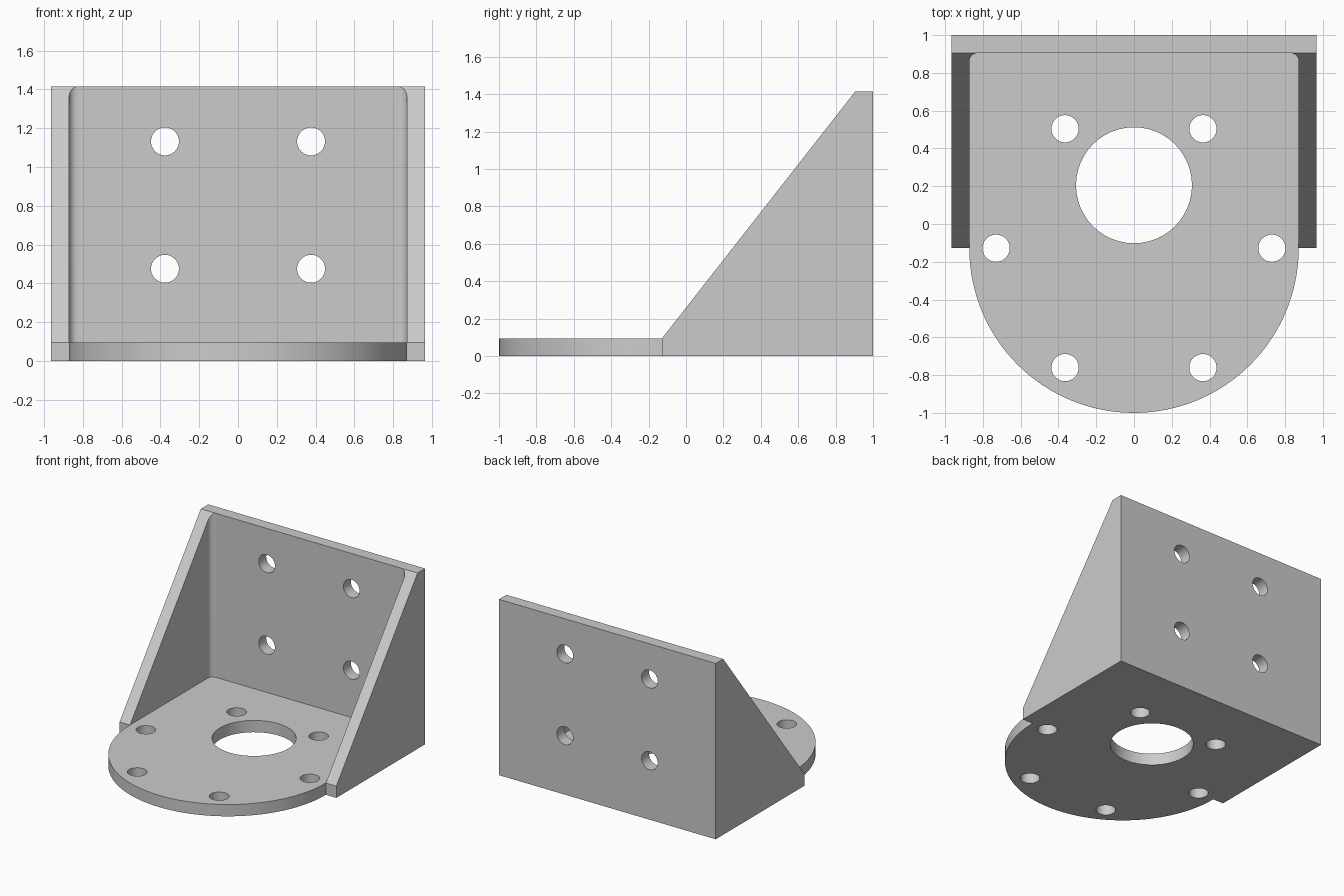
import bpy, bmesh, math
from mathutils import Vector, Matrix

old = bpy.data.objects.get("Cube")
if old:
    bpy.data.objects.remove(old, do_unlink=True)

# Main dimensions
THICK = 0.095
HEIGHT = 1.415
OUTER, INNER = 0.965, 0.872
FRONT, WALL, BACK = -0.128, 0.905, 1.0
FILLET = 0.045

grey = bpy.data.materials.new("plain grey")
grey.use_nodes = True
colour = (0.6, 0.6, 0.6, 1)
grey.diffuse_color = colour
grey.node_tree.nodes["Principled BSDF"].inputs["Base Color"].default_value = colour


def prism(name, outline, start, end, axis):
    """Extrude a closed 2D outline along x (outline y, z) or z (outline x, y)."""
    bm = bmesh.new()
    def place(p, d):
        return (d, p[0], p[1]) if axis == "x" else (p[0], p[1], d)
    face = bm.faces.new([bm.verts.new(place(p, start)) for p in outline])
    side = bmesh.ops.extrude_face_region(bm, geom=[face])
    verts = [g for g in side["geom"] if isinstance(g, bmesh.types.BMVert)]
    shift = Vector(place((0, 0), end - start))
    bmesh.ops.translate(bm, verts=verts, vec=shift)
    bmesh.ops.recalc_face_normals(bm, faces=bm.faces)
    return finish(name, bm)


def finish(name, bm):
    mesh = bpy.data.meshes.new(name)
    bm.to_mesh(mesh)
    bm.free()
    mesh.materials.append(grey)
    obj = bpy.data.objects.new(name, mesh)
    bpy.context.collection.objects.link(obj)
    return obj


def arc(cx, cy, r, a0, a1, steps):
    angles = [math.radians(a0 + (a1 - a0) * i / steps) for i in range(steps + 1)]
    return [(cx + r * math.cos(a), cy + r * math.sin(a)) for a in angles]


def drill(name, centre, radius, along_y=False):
    bm = bmesh.new()
    turn = Matrix.Rotation(math.pi / 2, 4, "X") if along_y else Matrix()
    bmesh.ops.create_cone(bm, cap_ends=True, segments=48, radius1=radius, radius2=radius,
                          depth=0.4, matrix=Matrix.Translation(centre) @ turn)
    return finish(name, bm)


def combine(target, tool, operation):
    mod = target.modifiers.new(operation.lower(), "BOOLEAN")
    mod.operation, mod.solver, mod.object = operation, "EXACT", tool
    bpy.context.view_layer.objects.active = target
    bpy.ops.object.modifier_apply(modifier=mod.name)
    bpy.data.objects.remove(tool, do_unlink=True)


# Wedge-shaped block that gives the back plate and the two gussets
bracket = prism("mounting_bracket",
                [(FRONT, 0), (BACK, 0), (BACK, HEIGHT), (WALL, HEIGHT), (FRONT, THICK)],
                -OUTER, OUTER, "x")

# Pocket between the gussets, with rounded back corners
pocket = [(-INNER, -0.5), (INNER, -0.5)]
pocket += arc(INNER - FILLET, WALL - FILLET, FILLET, 0, 90, 8)
pocket += arc(FILLET - INNER, WALL - FILLET, FILLET, 90, 180, 8)
combine(bracket, prism("pocket", pocket, THICK, 2, "z"), "DIFFERENCE")

# Half-round front of the base plate
combine(bracket, prism("round_nose", arc(0, FRONT, INNER, 180, 360, 64), 0, THICK, "z"), "UNION")

# Centre bore and ring of six bolt holes in the base
combine(bracket, drill("bore", (0, 0.205, 0), 0.307), "DIFFERENCE")
for i in (0, 1, 2, 3, 4, 5):
    a = math.radians(60 * i)
    spot = (0.73 * math.cos(a), FRONT + 0.73 * math.sin(a), 0)
    combine(bracket, drill("bolt_hole", spot, 0.072), "DIFFERENCE")

# Four bolt holes in the back plate
for x in (-0.377, 0.377):
    for z in (0.475, 1.132):
        combine(bracket, drill("wall_hole", (x, BACK, z), 0.072, True), "DIFFERENCE")

# Merge coplanar faces, then smooth only the curved surfaces
bm = bmesh.new()
bm.from_mesh(bracket.data)
bmesh.ops.remove_doubles(bm, verts=bm.verts, dist=0.0001)
bmesh.ops.dissolve_limit(bm, angle_limit=0.005, verts=bm.verts, edges=bm.edges)
bm.to_mesh(bracket.data)
bm.free()
bpy.ops.object.select_all(action="DESELECT")
bracket.select_set(True)
bpy.context.view_layer.objects.active = bracket
bpy.ops.object.shade_smooth_by_angle(angle=math.radians(30))
for poly in bracket.data.polygons:
    if poly.area > 0.05:
        poly.use_smooth = False
